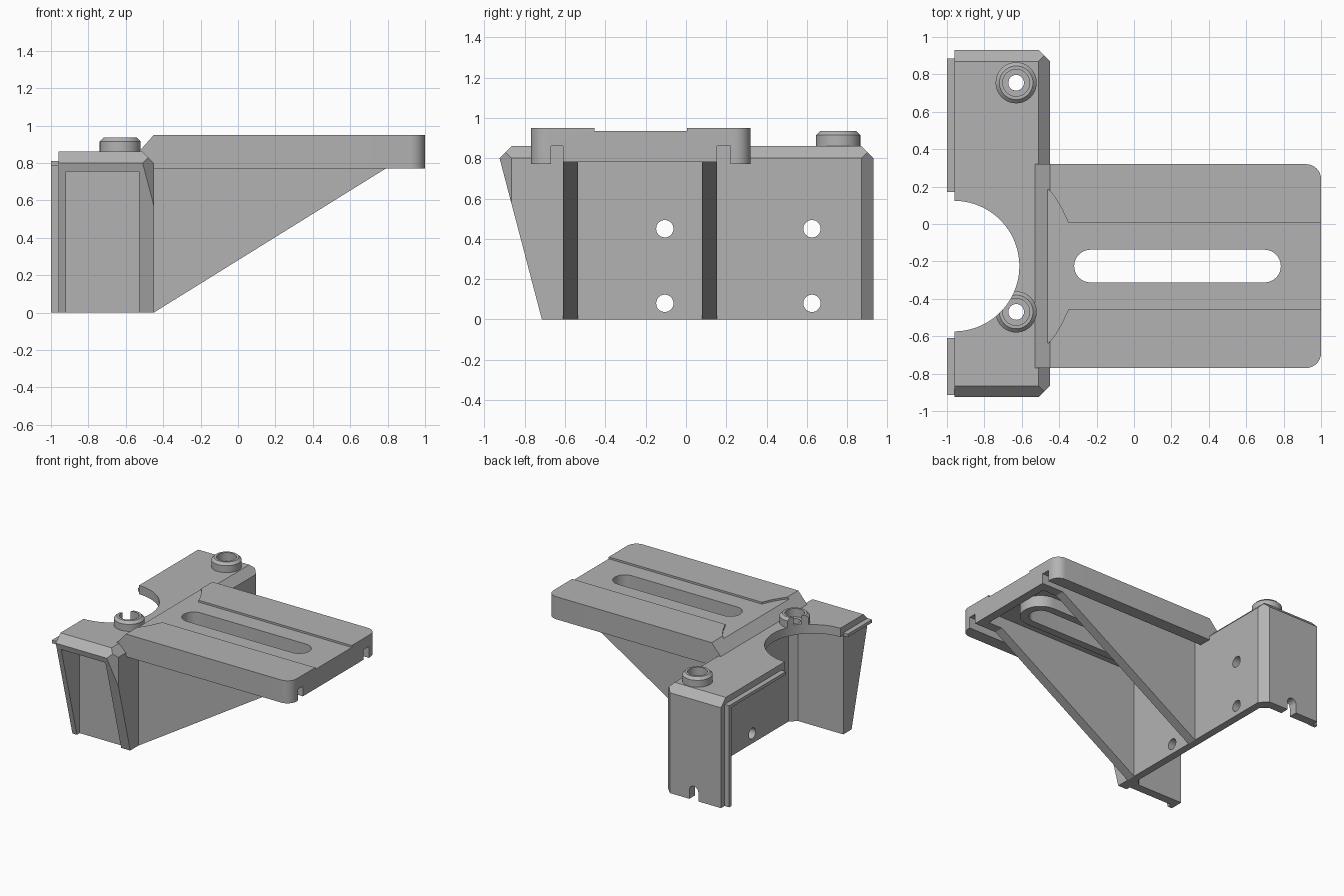
import bpy, bmesh, math
from mathutils import Vector

if "Cube" in bpy.data.objects:
    bpy.data.objects.remove(bpy.data.objects["Cube"])

metal = bpy.data.materials.new("grey_metal")
metal.diffuse_color = (0.45, 0.45, 0.45, 1)
metal.use_nodes = True
metal.node_tree.nodes["Principled BSDF"].inputs["Base Color"].default_value = metal.diffuse_color


def finish(name, bm, smooth=True):
    bmesh.ops.recalc_face_normals(bm, faces=bm.faces)
    me = bpy.data.meshes.new(name)
    bm.to_mesh(me)
    bm.free()
    me.materials.append(metal)
    ob = bpy.data.objects.new(name, me)
    bpy.context.collection.objects.link(ob)
    return ob


def prism(name, pts, axis, lo, hi):
    """Extrude a 2D outline along an axis: x -> (y,z), y -> (x,z), z -> (x,y)."""
    def place(p, d):
        return {'x': (d, p[0], p[1]), 'y': (p[0], d, p[1]), 'z': (p[0], p[1], d)}[axis]
    bm = bmesh.new()
    f = bm.faces.new([bm.verts.new(place(p, lo)) for p in pts])
    r = bmesh.ops.extrude_face_region(bm, geom=[f])
    move = Vector(place((0, 0), hi - lo))
    bmesh.ops.translate(bm, vec=move, verts=[v for v in r['geom'] if isinstance(v, bmesh.types.BMVert)])
    return finish(name, bm)


def box(name, x0, x1, y0, y1, z0, z1):
    return prism(name, [(x0, y0), (x1, y0), (x1, y1), (x0, y1)], 'z', z0, z1)


def arc(cx, cy, r, a0, a1, n):
    return [(cx + r * math.cos(math.radians(a0 + (a1 - a0) * i / n)),
             cy + r * math.sin(math.radians(a0 + (a1 - a0) * i / n))) for i in range(n + 1)]


def circle(cx, cy, r, n=32):
    return arc(cx, cy, r, 0, 360, n)[:-1]


def stadium(x0, x1, cy, r):
    return arc(x1 - r, cy, r, -90, 90, 16) + arc(x0 + r, cy, r, 90, 270, 16)


def apply_bool(ob, cutter, op='DIFFERENCE'):
    m = ob.modifiers.new("bool", 'BOOLEAN')
    m.operation, m.object, m.solver = op, cutter, 'EXACT'
    bpy.context.view_layer.objects.active = ob
    bpy.ops.object.modifier_apply(modifier=m.name)


def cut(ob, *cutters):
    for c in cutters:
        apply_bool(ob, c)
        bpy.data.objects.remove(c)


def smooth(ob):
    bpy.ops.object.select_all(action='DESELECT')
    ob.select_set(True)
    bpy.context.view_layer.objects.active = ob
    bpy.ops.object.shade_smooth_by_angle(angle=math.radians(25))


CY = -0.225                      # centre line of arm and round cutout
BOSSES = [(-0.63, 0.755), (-0.63, -0.47)]


def round_cutter():
    return prism("cutter", circle(-0.962, CY, 0.349, 96), 'z', 0.6, 1.2)


# Housing: box trimmed by chamfer planes and the leaning end
body = box("housing", -0.96, -0.45, -0.925, 0.93, 0, 0.86)
bm = bmesh.new()
bm.from_mesh(body.data)
for co, no in [((-0.51, 0, 0.86), (1, 0, 1)), ((0, 0.87, 0.86), (0, 1, 1)),
               ((0, -0.865, 0.86), (0, -1, 1)), ((-0.51, 0.93, 0), (1, 1, 0)),
               ((-0.51, -0.925, 0), (1, -1, 0)), ((0, -0.715, 0), (0, -0.8, -0.21))]:
    bmesh.ops.bisect_plane(bm, geom=bm.verts[:] + bm.edges[:] + bm.faces[:], dist=1e-5,
                           plane_co=co, plane_no=Vector(no).normalized(), clear_outer=True)
    bmesh.ops.holes_fill(bm, edges=[e for e in bm.edges if e.is_boundary])
bmesh.ops.recalc_face_normals(bm, faces=bm.faces)
bm.to_mesh(body.data)
bm.free()

# Hollow inside, end recess, round cutout, bolt holes and cable notch
cavity = [(-1.1, -0.61), (-0.56, -0.61), (-0.51, -0.56), (-0.51, 0.81),
          (-0.56, 0.86), (-1.1, 0.86)]
cut(body, prism("cutter", cavity, 'z', -0.1, 0.79),
    box("cutter", -0.92, -0.53, -1.1, -0.68, -0.1, 0.755), round_cutter())
for y in (-0.105, 0.625):
    for z in (0.08, 0.45):
        cut(body, prism("cutter", circle(y, z, 0.043), 'x', -0.7, -0.3))
for x, y in BOSSES:
    cut(body, prism("cutter", circle(x, y, 0.042), 'z', 0.7, 1))
notch = [(-0.76, -0.1), (-0.68, -0.1)] + arc(-0.72, 0.07, 0.04, 0, 180, 12)
cut(body, prism("cutter", notch, 'y', 0.8, 1.1))
smooth(body)

# Locating tongues along the open side
box("side_tongue", -1.0, -0.94, 0.855, 0.885, 0, 0.81)
box("top_tongue_long", -1.0, -0.94, 0.17, 0.885, 0.785, 0.81)
box("top_tongue_short", -1.0, -0.94, -0.915, -0.61, 0.785, 0.81)

# Screw bosses: revolved ring profile
ring = [(.042, .85), (.11, .85), (.11, .915), (.09, .935), (.072, .935), (.072, .87), (.042, .87)]
for i, (x, y) in enumerate(BOSSES):
    bm = bmesh.new()
    n = 40
    rows = [[bm.verts.new((x + r * math.cos(k * math.tau / n), y + r * math.sin(k * math.tau / n), z))
             for r, z in ring] for k in range(n)]
    for k in range(n):
        a, b = rows[k], rows[(k + 1) % n]
        for j in range(len(ring)):
            j2 = (j + 1) % len(ring)
            bm.faces.new((a[j], b[j], b[j2], a[j2]))
    boss = finish("screw_boss_%d" % (i + 1), bm)
    if i == 1:
        cut(boss, round_cutter())
    smooth(boss)

# Arm: rounded plate with a sloped inner end
plan = ([(-0.55, -0.77)] + arc(0.92, -0.69, 0.08, -90, 0, 8)
        + arc(0.92, 0.24, 0.08, 0, 90, 8) + [(-0.55, 0.32)])
arm = prism("arm_plate", plan, 'z', 0.77, 0.95)
slope = [(-0.6, 0.6), (-0.49, 0.6), (-0.49, 0.77), (-0.53, 0.85), (-0.53, 0.86),
         (-0.41, 0.995), (-0.41, 1.1), (-0.6, 1.1)]
cut(arm, prism("cutter", slope, 'y', -1, 1))

# Shallow channel on top, flared at the inner end
flare = [(-0.35, 0.23), (-0.385, 0.305), (-0.42, 0.365), (-0.455, 0.41), (-0.6, 0.41)]
channel = ([(1.1, CY + 0.23)] + [(x, CY + d) for x, d in flare]
           + [(x, CY - d) for x, d in reversed(flare)] + [(1.1, CY - 0.23)])
cut(arm, prism("cutter", channel, 'z', 0.935, 1.1))

# Underside grooves, hollow pocket with slot collar, and the slot
pocket = box("cutter", -0.45, 0.93, -0.535, 0.08, 0.7, 0.87)
cut(pocket, prism("cutter", stadium(-0.385, 0.85, CY, 0.15), 'z', 0.6, 1))
cut(arm, box("cutter", -0.45, 1.1, -0.67, -0.61, 0.7, 0.86),
    box("cutter", -0.45, 1.1, 0.155, 0.22, 0.7, 0.86), pocket,
    box("cutter", -0.45, 1.1, -0.61, 0.155, 0.7, 0.78),
    prism("cutter", stadium(-0.32, 0.785, CY, 0.0875), 'z', 0.6, 1.1))
smooth(arm)

# Triangular gussets under the arm
for name, y0 in (("front_gusset", -0.61), ("rear_gusset", 0.08)):
    prism(name, [(-0.48, 0), (-0.45, 0), (0.806, 0.78), (0.806, 0.80), (-0.48, 0.80)],
          'y', y0, y0 + 0.075)
